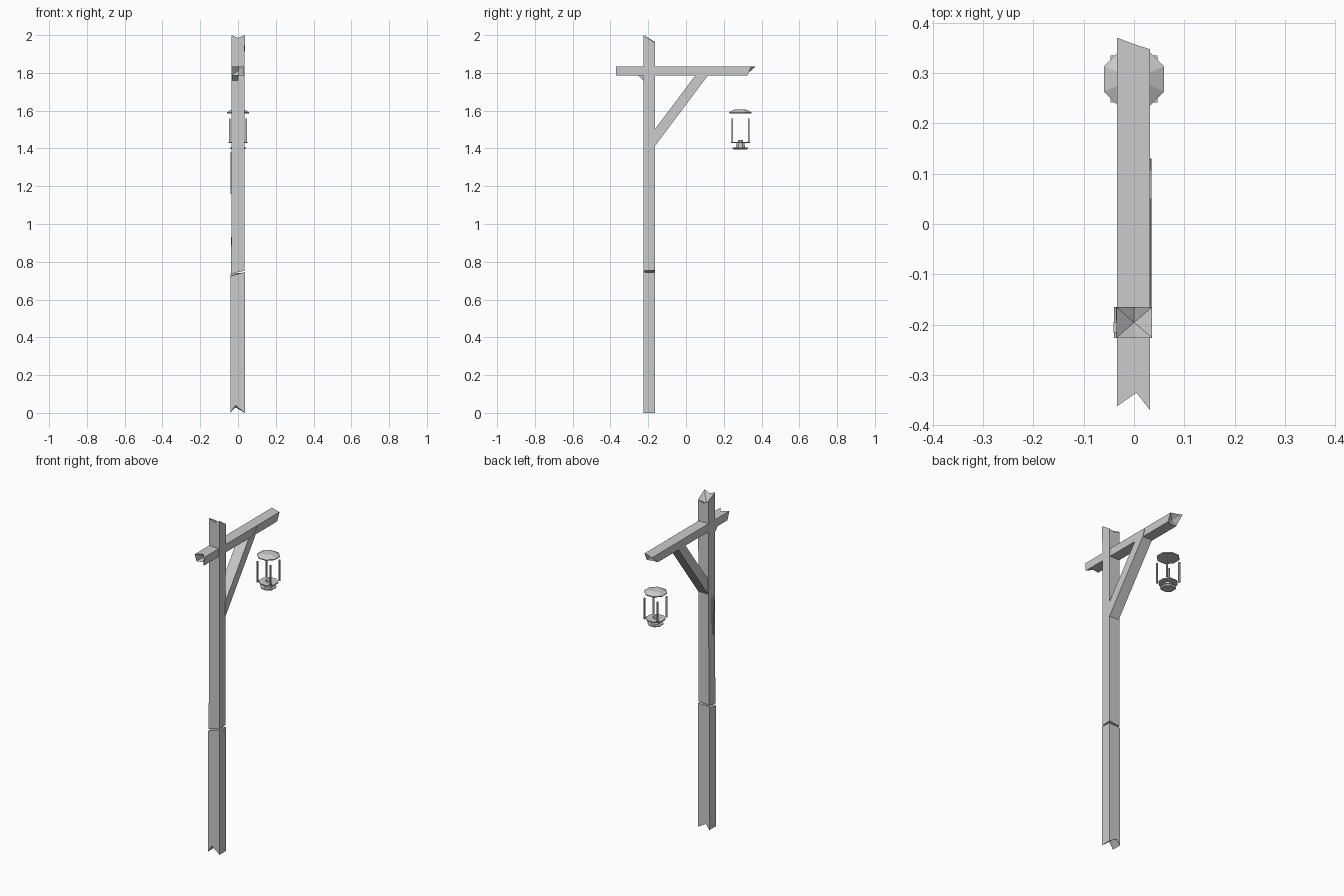
import bpy, bmesh, math
from mathutils import Vector

if "Cube" in bpy.data.objects:
    bpy.data.objects.remove(bpy.data.objects["Cube"])


def finish(name, bm):
    bmesh.ops.recalc_face_normals(bm, faces=bm.faces[:])
    mesh = bpy.data.meshes.new(name)
    bm.to_mesh(mesh)
    bm.free()
    obj = bpy.data.objects.new(name, mesh)
    bpy.context.collection.objects.link(obj)
    return obj


def timber(name, rings, start_dent, end_dent):
    """Loft rough rings; each end is a fan to a dented centre point."""
    bm = bmesh.new()
    loops = [[bm.verts.new(p) for p in r] for r in rings]
    n = len(loops[0])
    for a, b in zip(loops, loops[1:]):
        for i in range(n):
            j = (i + 1) % n
            bm.faces.new((a[i], a[j], b[j], b[i]))
    for ring, dent in ((loops[0], start_dent), (loops[-1], end_dent)):
        c = sum((v.co for v in ring), Vector()) / n + Vector(dent)
        cv = bm.verts.new(c)
        for i in range(n):
            bm.faces.new((ring[i], ring[(i + 1) % n], cv))
    return finish(name, bm)


def prism(name, outline, x0, x1):
    """Extrude a y-z outline along x."""
    bm = bmesh.new()
    a = [bm.verts.new((x0, y, z)) for y, z in outline]
    b = [bm.verts.new((x1, y, z)) for y, z in outline]
    bm.faces.new(a)
    bm.faces.new(b)
    for i in range(len(a)):
        j = (i + 1) % len(a)
        bm.faces.new((a[i], a[j], b[j], b[i]))
    return finish(name, bm)


def octagon_stack(name, profile, cx, cy):
    """Eight-sided lathe from (radius, z) pairs."""
    bm = bmesh.new()
    rings = []
    for r, z in profile:
        rings.append([bm.verts.new((cx + r * math.cos(math.pi * (k + .5) / 4),
                                    cy + r * math.sin(math.pi * (k + .5) / 4), z))
                      for k in range(8)])
    for a, b in zip(rings, rings[1:]):
        for i in range(8):
            j = (i + 1) % 8
            bm.faces.new((a[i], a[j], b[j], b[i]))
    bm.faces.new(rings[0])
    bm.faces.new(rings[-1])
    return finish(name, bm)


F, B = -0.226, -0.165   # front and back of the post


def post_ring(zs, left, right, mid):
    pts = [(left, F), (mid, F), (right, F), (right, B), (mid, B), (left, B)]
    return [(x, y, z) for (x, y), z in zip(pts, zs)]


# Lower post, split at the foot and broken off at the top
timber("lower_post", [
    post_ring((0, .04, 0, 0, .03, 0), -.040, .036, -.015),
    post_ring((.722, .726, .745, .742, .738, .735), -.040, .036, -.033)],
    (0, 0, .03), (0, 0, 0))

# Upper post, with a slanted chip near the break and a splintered top
timber("upper_post", [
    post_ring((.735, .745, .752, .755, .75, .745), -.036, .034, 0),
    post_ring((.77, .765, .76, .87, .85, .83), -.036, .034, 0),
    post_ring((1.6,) * 6, -.034, .034, 0),
    post_ring((2.0, 1.985, 2.0, 1.96, 1.95, 1.965), -.035, .036, 0)],
    (0, 0, 0), (0, 0, -.04))


def beam_ring(ys, mid):
    pts = [(-.034, 1.787), (mid, 1.787), (.032, 1.787),
           (.032, 1.835), (mid, 1.835), (-.034, 1.835)]
    return [(x, y, z) for (x, z), y in zip(pts, ys)]


# Cross beam with broken ends
timber("beam", [
    beam_ring((-.345, -.335, -.37, -.37, -.335, -.362), .005),
    beam_ring((.315, .315, .325, .347, .357, .37), 0)],
    (0, .03, 0), (0, -.02, 0))

# Diagonal brace
prism("brace", [(-.17, 1.405), (.115, 1.785), (.13, 1.827), (.105, 1.80),
                (.05, 1.787), (-.17, 1.495)], -.03, .035)

# Splinters
prism("beam_splinter", [(-.255, 1.787), (-.22, 1.787), (-.22, 1.755)], -.033, 0)
prism("post_splinter", [(-.215, 1.38), (-.20, 1.16), (-.195, 1.38)], -.041, -.033)

# Lantern
LY = .288
octagon_stack("lantern_roof", [(.063, 1.585), (.065, 1.591), (.034, 1.606)], 0, LY)
octagon_stack("lantern_floor", [(.055, 1.428), (.055, 1.434)], 0, LY)
octagon_stack("lantern_burner", [(.016, 1.43), (.014, 1.446)], 0, LY)
octagon_stack("lantern_neck", [(.028, 1.402), (.022, 1.43)], 0, LY)
octagon_stack("lantern_foot", [(.036, 1.394), (.046, 1.402), (.044, 1.405)], 0, LY)
for i, (sx, sy) in enumerate(((-1, -1), (1, -1), (1, 1), (-1, 1))):
    bm = bmesh.new()
    bmesh.ops.create_cube(bm, size=1)
    for v in bm.verts:
        v.co = Vector((sx * .043 + v.co.x * .008, LY + sy * .043 + v.co.y * .008,
                       1.495 + v.co.z * .126))
    finish("lantern_rod_%d" % (i + 1), bm)
